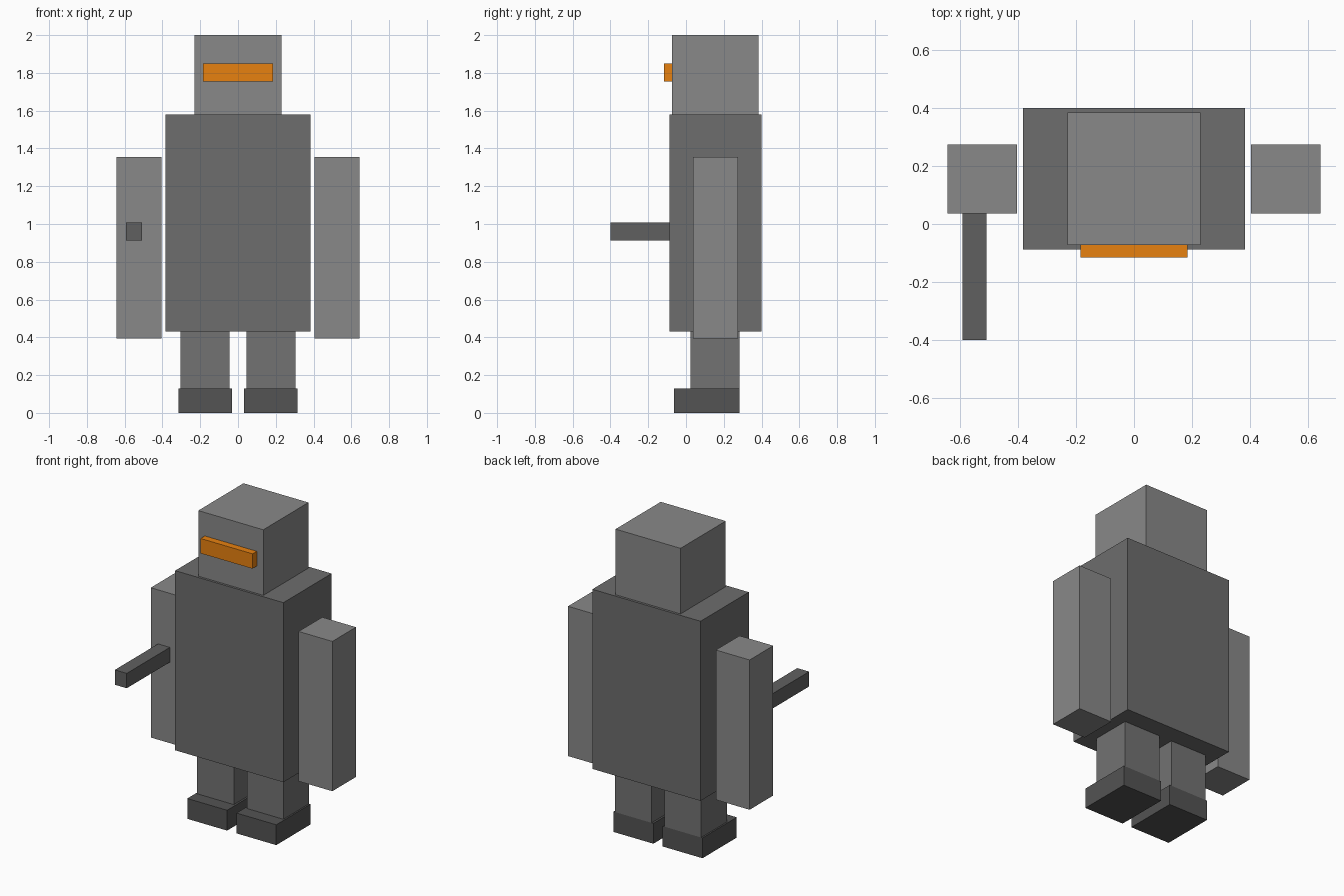
import bpy
import bmesh
from mathutils import Vector

if "Cube" in bpy.data.objects:
    bpy.data.objects.remove(bpy.data.objects["Cube"])


def material(name, r, g, b):
    mat = bpy.data.materials.new(name)
    mat.diffuse_color = (r, g, b, 1)
    mat.use_nodes = True
    mat.node_tree.nodes["Principled BSDF"].inputs["Base Color"].default_value = mat.diffuse_color
    return mat


light = material("light_grey", 0.25, 0.25, 0.25)
mid = material("mid_grey", 0.153, 0.153, 0.153)
dark = material("dark_grey", 0.117, 0.117, 0.117)
darkest = material("darkest_grey", 0.087, 0.087, 0.087)
leg_grey = material("leg_grey", 0.17, 0.17, 0.17)
orange = material("orange", 0.8, 0.22, 0.005)


def box(name, mat, low, high):
    """Axis-aligned box between two opposite corners."""
    low, high = Vector(low), Vector(high)
    bm = bmesh.new()
    bmesh.ops.create_cube(bm, size=1)
    bmesh.ops.scale(bm, vec=high - low, verts=bm.verts)
    mesh = bpy.data.meshes.new(name)
    bm.to_mesh(mesh)
    bm.free()
    mesh.materials.append(mat)
    obj = bpy.data.objects.new(name, mesh)
    obj.location = (low + high) / 2
    bpy.context.collection.objects.link(obj)


def box_pair(name, mat, low, high):
    """Box on the +x side and its mirror image across x = 0."""
    box("right_" + name, mat, low, high)
    box("left_" + name, mat, (-high[0], low[1], low[2]), (-low[0], high[1], high[2]))


# Body, head and visor
box("torso", mid, (-0.383, -0.088, 0.43), (0.383, 0.40, 1.58))
box("head", light, (-0.23, -0.073, 1.58), (0.23, 0.384, 2.0))
box("visor", orange, (-0.184, -0.116, 1.755), (0.184, -0.073, 1.85))

# Arms, legs and feet
box_pair("arm", light, (0.404, 0.036, 0.395), (0.643, 0.275, 1.354))
box_pair("leg", leg_grey, (0.046, 0.023, 0.13), (0.305, 0.283, 0.43))
box_pair("foot", darkest, (0.033, -0.063, 0.0), (0.315, 0.283, 0.13))

# Rod pointing forward from one arm
box("arm_rod", dark, (-0.592, -0.40, 0.913), (-0.508, 0.036, 1.008))
